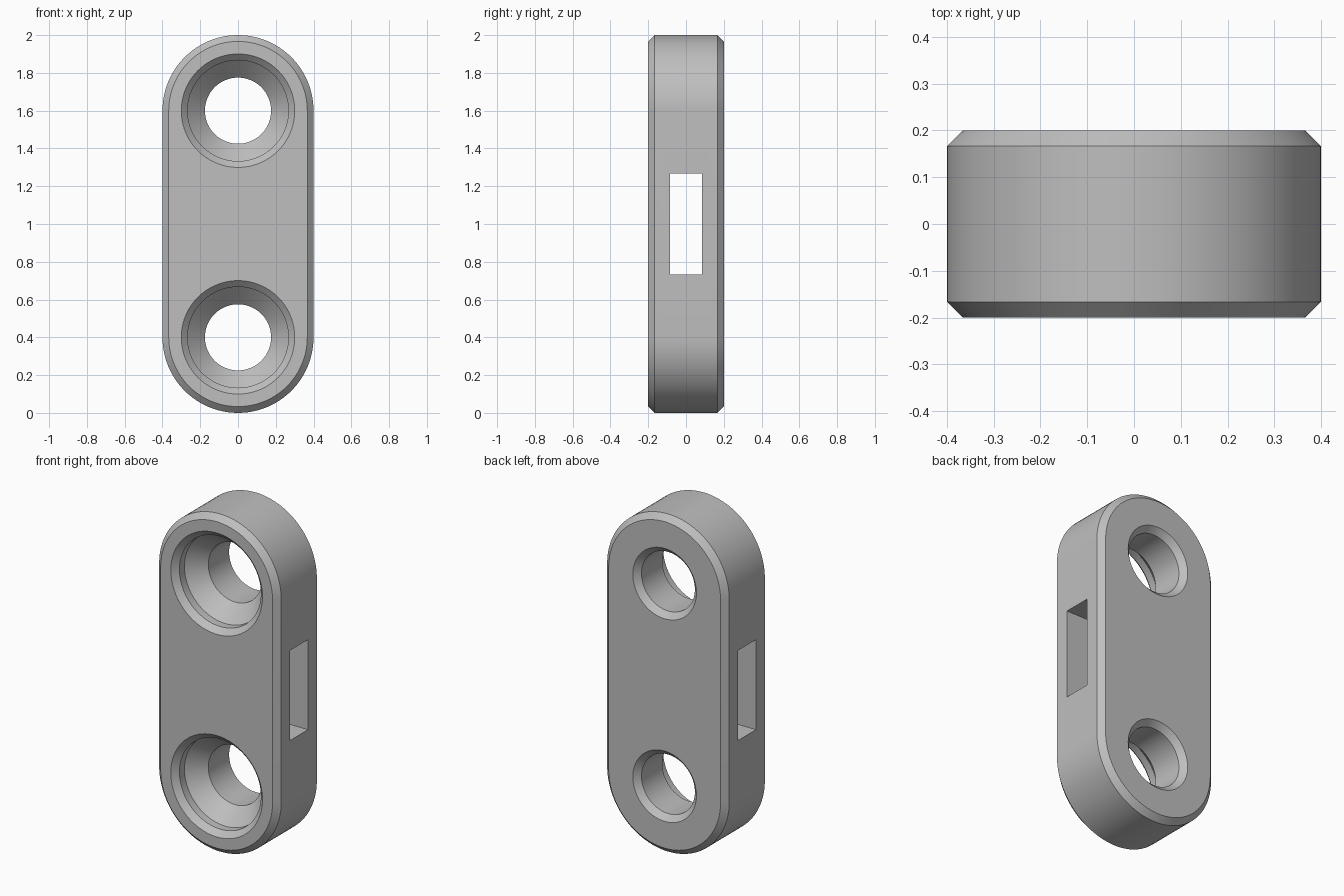
import bpy, bmesh
from math import sin, cos, pi, radians

if "Cube" in bpy.data.objects:
    bpy.data.objects.remove(bpy.data.objects["Cube"])

CHAMFER = 0.0333
HALF_Y = 0.2
HOLE_Z = (0.4, 1.6)
HOLE_R = 0.175
SINK_R = 0.267

grey = bpy.data.materials.new("light grey")
grey.use_nodes = True
grey.diffuse_color = (0.52, 0.52, 0.52, 1)
grey.node_tree.nodes["Principled BSDF"].inputs["Base Color"].default_value = (0.52, 0.52, 0.52, 1)


def ring(r, y, z_low, z_high, n):
    """Rounded outline around two centres; a plain circle when they coincide."""
    pts = []
    for z, start in ((z_high, 0), (z_low, pi)):
        count = n + 1 if z_low != z_high else n
        pts += [(r * cos(start + pi * i / n), y, z + r * sin(start + pi * i / n))
                for i in range(count)]
    return pts


def loft(name, profile, z_low, z_high, n=48):
    """Solid through (radius, y) sections, capped at both ends."""
    bm = bmesh.new()
    loops = [[bm.verts.new(p) for p in ring(r, y, z_low, z_high, n)] for r, y in profile]
    for a, b in zip(loops, loops[1:]):
        for i in range(len(a)):
            j = (i + 1) % len(a)
            bm.faces.new((a[i], a[j], b[j], b[i]))
    bm.faces.new(loops[0])
    bm.faces.new(loops[-1])
    bmesh.ops.recalc_face_normals(bm, faces=bm.faces)
    mesh = bpy.data.meshes.new(name)
    bm.to_mesh(mesh)
    bm.free()
    mesh.materials.append(grey)
    obj = bpy.data.objects.new(name, mesh)
    bpy.context.collection.objects.link(obj)
    return obj


def cut(target, cutter):
    cutter.hide_render = True
    mod = target.modifiers.new("cut", 'BOOLEAN')
    mod.operation = 'DIFFERENCE'
    mod.solver = 'EXACT'
    mod.object = cutter
    bpy.context.view_layer.objects.active = target
    bpy.ops.object.modifier_apply(modifier=mod.name)
    bpy.data.objects.remove(cutter)


# Rounded link body with chamfered rims
body = loft("link_body", [(0.4 - CHAMFER, -HALF_Y), (0.4, -HALF_Y + CHAMFER),
                          (0.4, HALF_Y - CHAMFER), (0.4 - CHAMFER, HALF_Y)], *HOLE_Z)

# Countersunk screw holes: front chamfer, recess, cone, bore, back chamfer
over = 0.02
cone_y = -HALF_Y + 0.08
hole_profile = [(SINK_R + CHAMFER + over, -HALF_Y - over), (SINK_R, -HALF_Y + CHAMFER),
                (SINK_R, cone_y), (HOLE_R, cone_y + SINK_R - HOLE_R),
                (HOLE_R, HALF_Y - CHAMFER), (HOLE_R + CHAMFER + over, HALF_Y + over)]
for z in HOLE_Z:
    cut(body, loft("hole_cutter", hole_profile, z, z))

# Rectangular slot through the sides
bpy.ops.mesh.primitive_cube_add(size=1, location=(0, 0, 1))
slot = bpy.context.object
slot.name = "slot_cutter"
slot.scale = (1, 0.167, 0.533)
slot.data.materials.append(grey)
bpy.context.view_layer.update()
cut(body, slot)

# Smooth curved walls, crisp rims
bpy.ops.object.select_all(action='DESELECT')
body.select_set(True)
bpy.context.view_layer.objects.active = body
bpy.ops.object.shade_smooth_by_angle(angle=radians(30))
